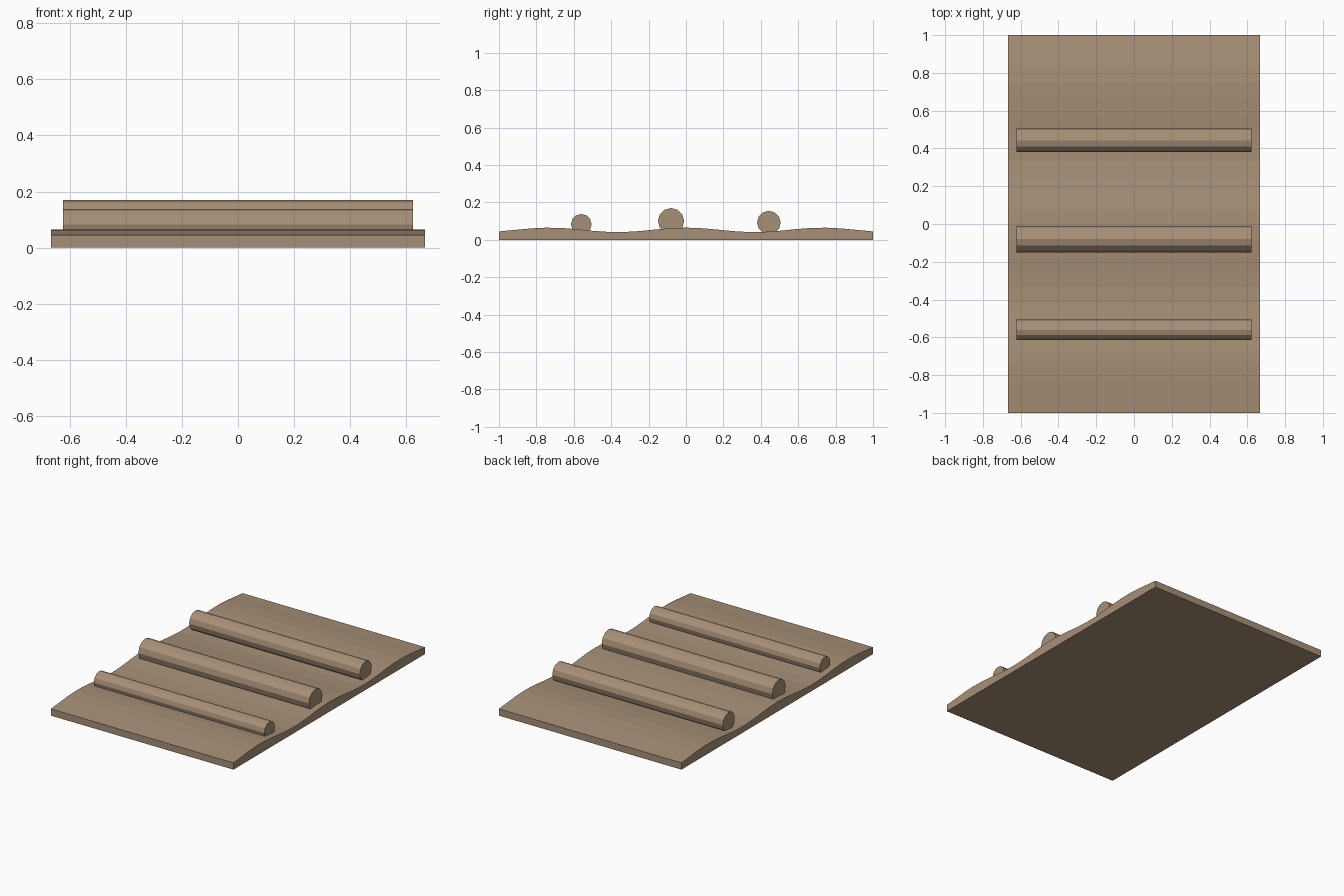
import bpy, bmesh, math
from mathutils import Matrix

cube = bpy.data.objects.get("Cube")
if cube:
    bpy.data.objects.remove(cube, do_unlink=True)

brown = bpy.data.materials.new("earthy_brown")
brown.use_nodes = True
colour = (0.39, 0.28, 0.185, 1)
brown.diffuse_color = colour
brown.node_tree.nodes["Principled BSDF"].inputs["Base Color"].default_value = colour


def add_object(name, bm):
    bmesh.ops.recalc_face_normals(bm, faces=bm.faces)
    mesh = bpy.data.meshes.new(name)
    bm.to_mesh(mesh)
    bm.free()
    mesh.materials.append(brown)
    obj = bpy.data.objects.new(name, mesh)
    bpy.context.collection.objects.link(obj)
    return obj


# Rippled ground slab: wavy side profile extruded across the width
HALF_WIDTH = 0.667
STEPS = 24
bm = bmesh.new()
profile = [(-1, 0), (1, 0)]
for i in range(STEPS + 1):
    y = 1 - 2 * i / STEPS
    profile.append((y, 0.053 + 0.012 * math.cos(math.tau * y / 0.73)))
side = bm.faces.new([bm.verts.new((-HALF_WIDTH, y, z)) for y, z in profile])
extruded = bmesh.ops.extrude_face_region(bm, geom=[side], use_keep_orig=True)
moved = [v for v in extruded["geom"] if isinstance(v, bmesh.types.BMVert)]
bmesh.ops.translate(bm, verts=moved, vec=(2 * HALF_WIDTH, 0, 0))
add_object("rippled_ground", bm)


# Faceted logs lying across the ground
def add_log(name, y, z, radius):
    bm = bmesh.new()
    bmesh.ops.create_cone(bm, cap_ends=True, segments=12, radius1=radius,
                          radius2=radius, depth=1.246,
                          matrix=Matrix.Rotation(math.pi / 2, 4, "Y"))
    add_object(name, bm).location = (0, y, z)


add_log("front_log", -0.56, 0.083, 0.055)
add_log("middle_log", -0.08, 0.1, 0.07)
add_log("back_log", 0.443, 0.092, 0.063)
